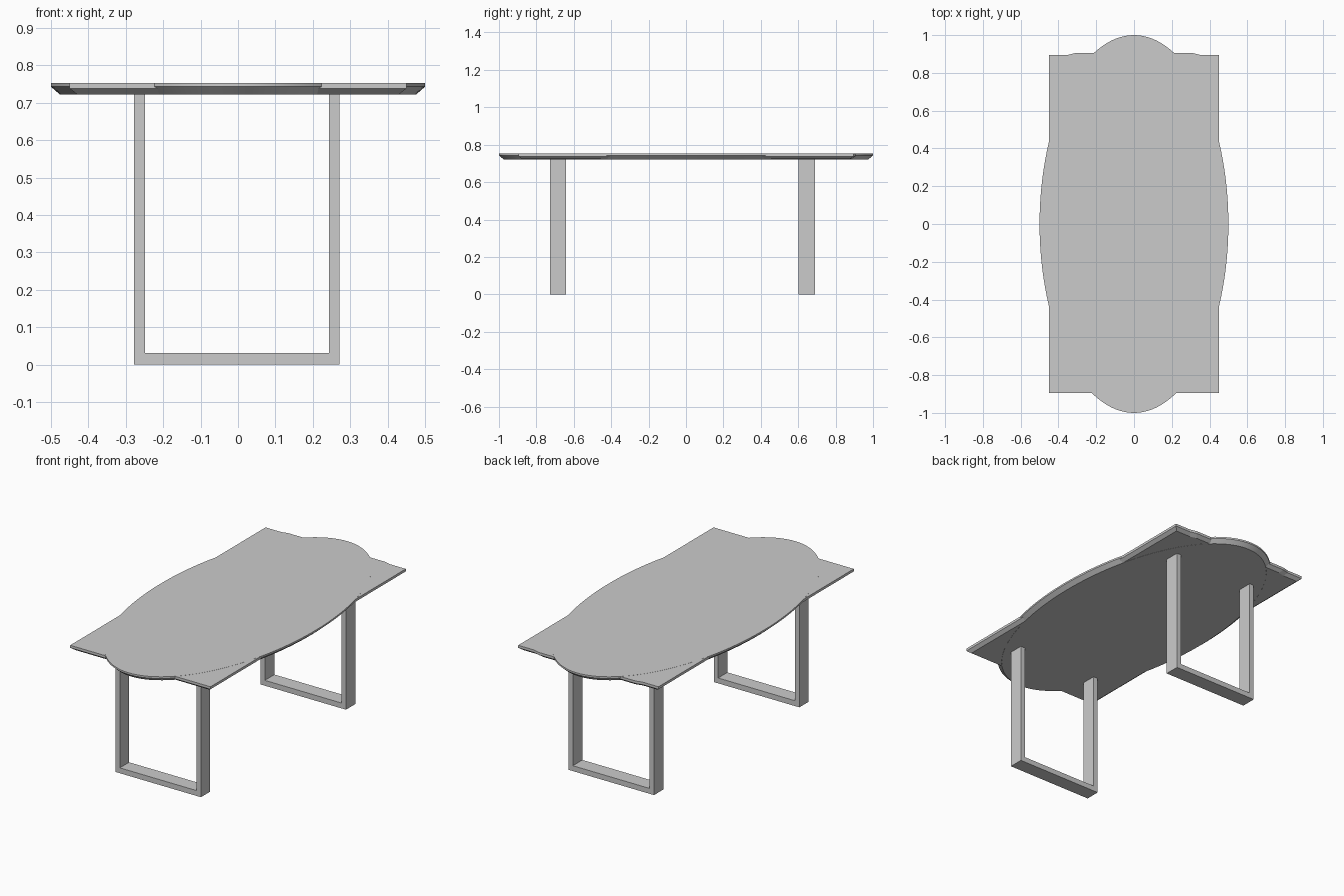
import bpy, bmesh
from math import cos, sin, tau

if "Cube" in bpy.data.objects:
    bpy.data.objects.remove(bpy.data.objects["Cube"])


def finish(name, bm):
    bmesh.ops.recalc_face_normals(bm, faces=bm.faces)
    mesh = bpy.data.meshes.new(name)
    bm.to_mesh(mesh)
    bm.free()
    obj = bpy.data.objects.new(name, mesh)
    bpy.context.collection.objects.link(obj)
    return obj


def slab(name, outline, size, top, lip, bottom, inset):
    """Flat top with a short upright edge and an undercut bevel."""
    hx, hy = size
    bm = bmesh.new()
    rings = []
    for z, d in ((bottom, inset), (lip, 0), (top, 0)):
        rings.append([bm.verts.new((x * (hx - d) / hx, y * (hy - d) / hy, z))
                      for x, y in outline])
    n = len(outline)
    for a, b in zip(rings, rings[1:]):
        for i in range(n):
            j = (i + 1) % n
            bm.faces.new((a[i], a[j], b[j], b[i]))
    bm.faces.new(rings[0][::-1])
    bm.faces.new(rings[-1])
    return finish(name, bm)


def u_frame(name, y0, y1):
    """Open-topped U profile extruded along y."""
    xo0, xi0, xi1, xo1 = -0.278, -0.249, 0.243, 0.271
    top, bar = 0.724, 0.031
    profile = [(xo0, top), (xo0, 0), (xo1, 0), (xo1, top),
               (xi1, top), (xi1, bar), (xi0, bar), (xi0, top)]
    bm = bmesh.new()
    face = bm.faces.new([bm.verts.new((x, y0, z)) for x, z in profile])
    ext = bmesh.ops.extrude_face_region(bm, geom=[face])
    moved = [v for v in ext["geom"] if isinstance(v, bmesh.types.BMVert)]
    bmesh.ops.translate(bm, verts=moved, vec=(0, y1 - y0, 0))
    return finish(name, bm)


# Oval table top
oval = [(0.5 * cos(tau * i / 128), sin(tau * i / 128)) for i in range(128)]
top = slab("oval_top", oval, (0.5, 1.0), 0.753, 0.743, 0.722, 0.024)
bpy.context.view_layer.objects.active = top
top.select_set(True)
bpy.ops.object.shade_smooth_by_angle(angle=0.5)

# Rectangular board whose corners show past the oval, slightly stepped at the back
half = [(0.45, -0.895), (0.45, 0.895), (0.35, 0.895), (0.31, 0.905)]
board = half + [(-x, y) for x, y in reversed(half)]
slab("rectangular_board", board, (0.45, 0.9), 0.7525, 0.738, 0.7225, 0.02)

# U-shaped leg frames
u_frame("front_leg_frame", -0.727, -0.642)
u_frame("back_leg_frame", 0.602, 0.690)
